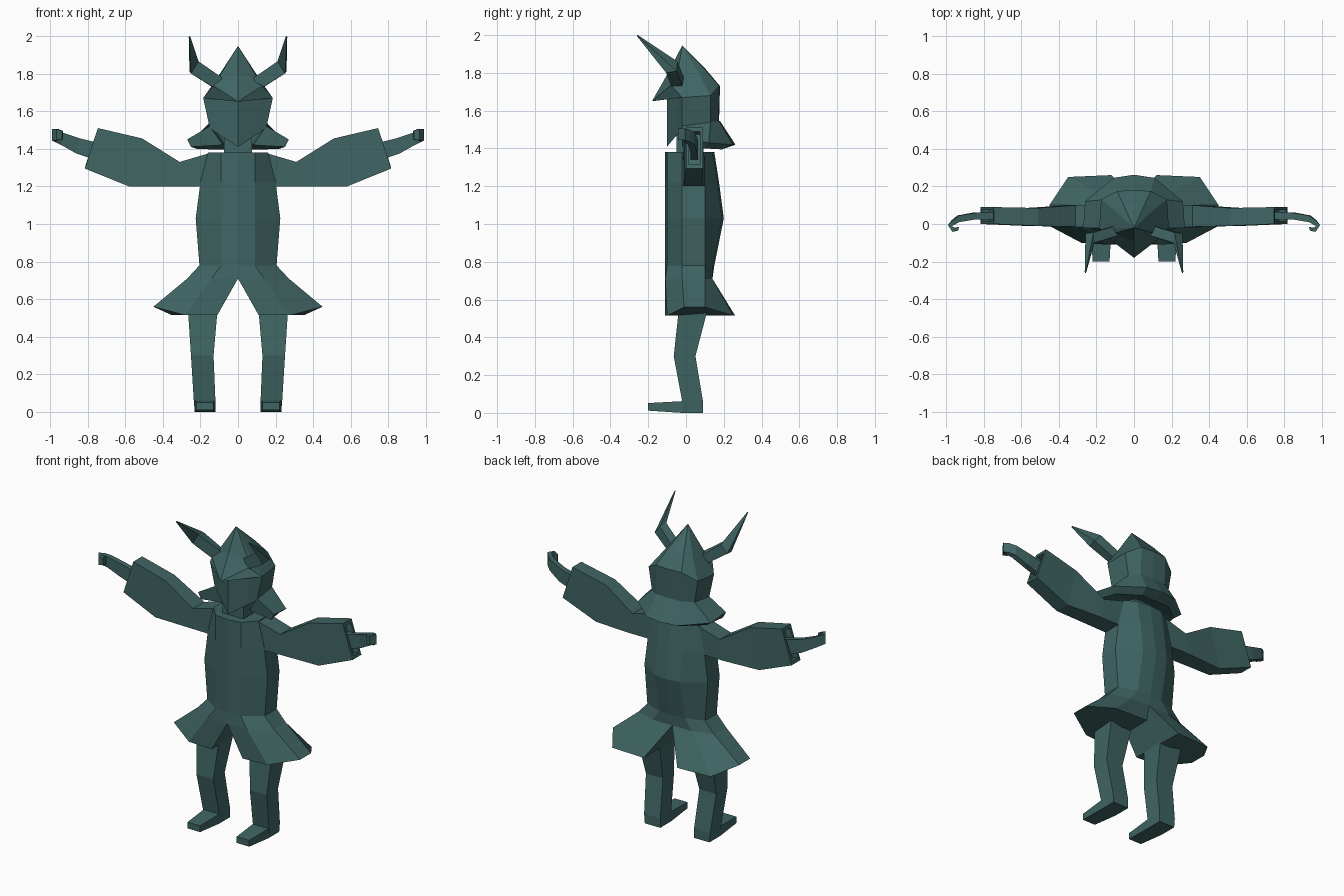
import bpy
import bmesh

cube = bpy.data.objects.get("Cube")
if cube:
    bpy.data.objects.remove(cube, do_unlink=True)

# Single colour
teal = bpy.data.materials.new("dark_teal")
teal.use_nodes = True
colour = (.05, .13, .125, 1)
teal.diffuse_color = colour
teal.node_tree.nodes["Principled BSDF"].inputs["Base Color"].default_value = colour


def loft(name, rings, mirrored=False):
    """Skin a list of closed rings, cap both ends, and optionally mirror across x."""
    bm = bmesh.new()
    loops = [[bm.verts.new(point) for point in ring] for ring in rings]
    for lower, upper in zip(loops, loops[1:]):
        count = len(lower)
        for i in range(count):
            j = (i + 1) % count
            bm.faces.new((lower[i], lower[j], upper[j], upper[i]))
    bm.faces.new(loops[0][::-1])
    bm.faces.new(loops[-1])
    bmesh.ops.remove_doubles(bm, verts=bm.verts, dist=.0005)
    bmesh.ops.recalc_face_normals(bm, faces=bm.faces)
    mesh = bpy.data.meshes.new(name)
    bm.to_mesh(mesh)
    bm.free()
    mesh.materials.append(teal)
    part = bpy.data.objects.new(name, mesh)
    bpy.context.collection.objects.link(part)
    if mirrored:
        part.modifiers.new("Mirror", "MIRROR").use_clip = True
    return part


def symmetric(half):
    """Close a half outline, running front to back, with its mirror image."""
    return half + [(-x, y, z) for x, y, z in reversed(half[1:-1])]


def slab(x_low, x_high, y_front, y_back, z_front, z_back):
    """Rectangular ring for a limb that runs up and down."""
    return [(x_low, y_front, z_front), (x_high, y_front, z_front),
            (x_high, y_back, z_back), (x_low, y_back, z_back)]


def upright(x_top, z_top, x_bottom, z_bottom, y_front, y_back):
    """Rectangular ring for a limb that runs sideways."""
    return [(x_top, y_front, z_top), (x_top, y_back, z_top),
            (x_bottom, y_back, z_bottom), (x_bottom, y_front, z_bottom)]


def waist(width, back, z):
    """Torso cross-section: shallow front ridge, flat sides, raised back."""
    return [(0, -.11, z), (.09, -.1, z), (width, -.02, z),
            (width, .1, z), (.09, back - .01, z), (0, back, z)]


# Torso
loft("torso", [symmetric(waist(width, back, z)) for width, back, z in
               ((.205, .15, .78), (.225, .2, 1.03), (.2, .175, 1.22), (.16, .15, 1.38))])

# Flared skirt, split at the front and back
hip = [(0, -.11, .71), (.14, -.11, .71), (.27, -.02, .71),
       (.27, .1, .71), (.14, .14, .71), (0, .14, .71)]
hem = [(.11, -.11, .515), (.28, -.1, .515), (.45, -.01, .56),
       (.45, .1, .56), (.35, .25, .515), (.12, .26, .515)]
loft("skirt", [waist(.205, .15, .78), hip, hem], mirrored=True)

# Legs and feet
loft("legs", [
    slab(.11, .265, -.04, .11, .53, .53),
    slab(.13, .25, -.065, .05, .3, .3),
    slab(.12, .235, -.02, .09, .06, .06),
    slab(.12, .23, -.02, .09, 0, 0),
], mirrored=True)
loft("feet", [
    upright(.12, .062, .12, 0, -.02, .02),
    upright(.23, .062, .23, 0, -.02, .02),
], mirrored=True)
toe = [[(x, -.02, .062), (x, -.02, 0), (x + pinch, -.2, .012), (x + pinch, -.2, .052)]
       for x, pinch in ((.12, .01), (.23, -.01))]
loft("toes", toe, mirrored=True)

# Arms with wide sleeves, hollow at the cuff
loft("sleeves", [
    upright(.14, 1.38, .17, 1.2, -.02, .1),
    upright(.31, 1.33, .34, 1.2, -.015, .1),
    upright(.51, 1.455, .58, 1.2, -.01, .085),
    upright(.745, 1.51, .815, 1.295, 0, .09),
    upright(.75, 1.49, .81, 1.315, .015, .075),
    upright(.71, 1.475, .77, 1.3, .015, .075),
], mirrored=True)

# Hands curling forward into a hook
loft("hands", [
    upright(.72, 1.425, .74, 1.335, .025, .065),
    upright(.84, 1.455, .86, 1.375, .025, .06),
    upright(.93, 1.485, .94, 1.42, .01, .045),
    upright(.965, 1.5, .97, 1.435, -.01, .02),
    [(.965, -.015, 1.505), (.99, -.005, 1.505), (.99, -.005, 1.445), (.965, -.015, 1.445)],
    [(.955, -.02, 1.505), (.965, -.042, 1.505), (.965, -.042, 1.445), (.955, -.02, 1.445)],
    [(.93, -.015, 1.495), (.935, -.035, 1.495), (.935, -.035, 1.45), (.93, -.015, 1.45)],
], mirrored=True)

# Neck
loft("neck", [slab(-.075, .075, -.05, .09, z, z) for z in (1.36, 1.52)])

# Face mask and back of the head
jaw = [(0, -.1, 1.41), (.1, -.045, 1.475), (.15, -.02, 1.51),
       (.15, .13, 1.53), (.09, .17, 1.54), (0, .175, 1.54)]
brow = [(0, -.1, 1.68), (.12, -.05, 1.73), (.185, -.02, 1.67),
        (.175, .13, 1.68), (.09, .175, 1.73), (0, .18, 1.73)]
loft("head", [symmetric(jaw), symmetric(brow)])

# Pointed helmet with a peaked brim
rim = [(0, -.18, 1.65), (.13, -.08, 1.735), (.185, -.02, 1.67)] + brow[3:]
crown = [(0, -.095, 1.8), (.11, -.05, 1.765), (.125, -.02, 1.755),
         (.11, .08, 1.775), (.055, .1, 1.82), (0, .1, 1.825)]
peak = [(x * .01, -.02, 1.945) for x, y, z in crown]
loft("helmet", [symmetric(rim), symmetric(crown), symmetric(peak)])

# Horns bending upward and forward
loft("horns", [
    [(.08, -.06, 1.775), (.1, -.01, 1.77), (.14, -.02, 1.73), (.12, -.075, 1.72)],
    [(.21, -.1, 1.865), (.215, -.045, 1.86), (.258, -.05, 1.81), (.25, -.105, 1.8)],
    [(.255, -.26, 2), (.257, -.255, 2), (.262, -.255, 1.995), (.26, -.26, 1.995)],
], mirrored=True)

# Flared neck guard hanging from the helmet
loft("neck_guard", [
    [(.15, -.02, 1.52), (.27, -.02, 1.45), (.25, -.02, 1.41), (.08, 0, 1.42)],
    [(.15, .13, 1.54), (.26, .12, 1.43), (.22, .1, 1.4), (.07, .06, 1.43)],
    [(.09, .175, 1.545), (.11, .245, 1.42), (.1, .19, 1.395), (.05, .09, 1.43)],
    [(0, .18, 1.545), (0, .262, 1.42), (0, .19, 1.395), (0, .09, 1.43)],
], mirrored=True)
